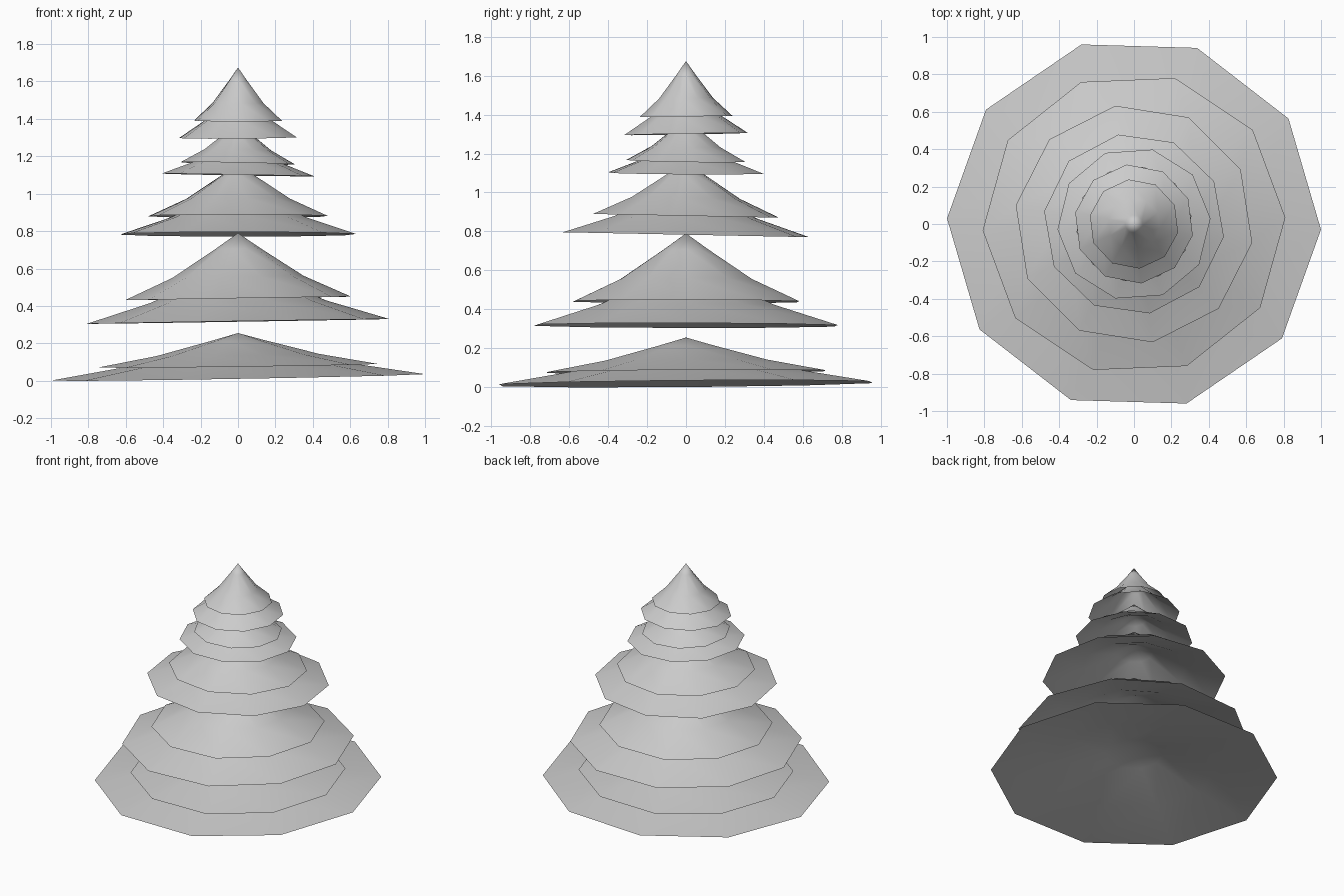
import bpy
import bmesh
from math import cos, sin, radians
from mathutils import Matrix, Vector

old = bpy.data.objects.get("Cube")
if old:
    bpy.data.objects.remove(old, do_unlink=True)

SIDES = 10

# one flat grey for the whole tree
grey = bpy.data.materials.new("light_grey")
grey.use_nodes = True
colour = (0.6, 0.6, 0.6, 1.0)
grey.diffuse_color = colour
grey.node_tree.nodes["Principled BSDF"].inputs["Base Color"].default_value = colour

# drooping branch profile: (share of radius, share of height), tip to rim
profile = [(0.2, 0.76), (0.58, 0.33), (1.0, 0.0)]


def branch_tier(name, radius, rim_z, height, turn, slope_x=0.0, slope_y=0.0):
    """Open ten-sided shell with a concave flank, slightly tilted."""
    bm = bmesh.new()
    tip = bm.verts.new((0, 0, height))
    previous = None
    for r, h in profile:
        ring = []
        for i in range(SIDES):
            angle = radians(turn + i * 360 / SIDES)
            ring.append(bm.verts.new((radius * r * cos(angle),
                                      radius * r * sin(angle), height * h)))
        for i in range(SIDES):
            j = (i + 1) % SIDES
            if previous is None:
                bm.faces.new((tip, ring[i], ring[j]))
            else:
                bm.faces.new((previous[i], ring[i], ring[j], previous[j]))
        previous = ring
    # lean the tier so its rim follows the given slopes
    shear = Matrix.Identity(4)
    shear[2][0], shear[2][1] = slope_x, slope_y
    bm.transform(shear)
    for face in bm.faces:
        face.smooth = True
    mesh = bpy.data.meshes.new(name)
    bm.to_mesh(mesh)
    bm.free()
    mesh.materials.append(grey)
    tier = bpy.data.objects.new(name, mesh)
    tier.location = Vector((0, 0, rim_z))
    bpy.context.collection.objects.link(tier)
    return tier


# pairs of tiers, from the ground to the top
branch_tier("bottom_outer_tier", 1.0, 0.018, 0.21, -1.7, 0.0175, 0.008)
branch_tier("bottom_inner_tier", 0.75, 0.08, 0.175, 0, 0.013, 0.007)
branch_tier("low_outer_tier", 0.81, 0.317, 0.32, 2.4, 0.016, -0.002)
branch_tier("low_inner_tier", 0.605, 0.44, 0.35, 2, 0.016, -0.002)
branch_tier("middle_outer_tier", 0.64, 0.783, 0.27, -9, 0, -0.02)
branch_tier("middle_inner_tier", 0.485, 0.88, 0.28, -8, 0, -0.02)
branch_tier("high_outer_tier", 0.41, 1.1, 0.2, 4, -0.018, -0.006)
branch_tier("high_inner_tier", 0.31, 1.162, 0.22, 8, -0.02, -0.015)
branch_tier("top_outer_tier", 0.32, 1.3, 0.27, -11, 0.008, 0.018)
branch_tier("top_inner_tier", 0.24, 1.39, 0.285, -11, 0, 0.015)
